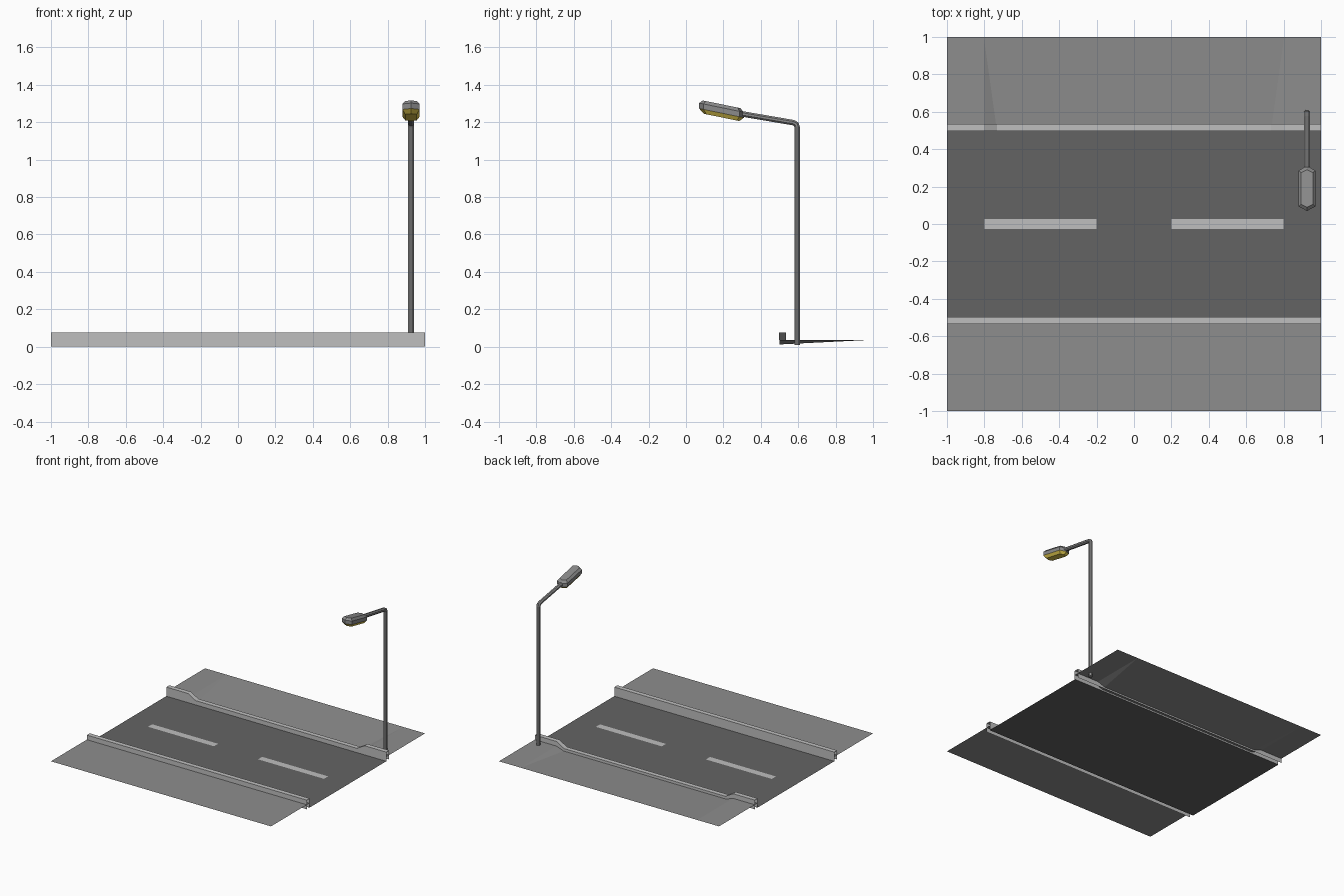
import bpy, bmesh, math
from mathutils import Vector

if "Cube" in bpy.data.objects:
    bpy.data.objects.remove(bpy.data.objects["Cube"])


def material(name, rgb):
    m = bpy.data.materials.new(name)
    m.diffuse_color = (*rgb, 1)
    m.use_nodes = True
    m.node_tree.nodes["Principled BSDF"].inputs["Base Color"].default_value = m.diffuse_color
    return m


ASPHALT = material("dark asphalt", (0.127, 0.127, 0.127))
PAVING = material("grey paving", (0.27, 0.27, 0.27))
STONE = material("light kerb stone", (0.52, 0.52, 0.52))
METAL = material("grey metal", (0.26, 0.26, 0.26))
LENS = material("yellow lens", (0.80, 0.62, 0.08))


def build(name, verts, faces, *mats):
    me = bpy.data.meshes.new(name)
    me.from_pydata([tuple(v) for v in verts], [], faces)
    for m in mats:
        me.materials.append(m)
    ob = bpy.data.objects.new(name, me)
    bpy.context.collection.objects.link(ob)
    return ob


def plate(name, x0, x1, y0, y1, z, mat):
    return build(name, [(x0, y0, z), (x1, y0, z), (x1, y1, z), (x0, y1, z)],
                 [(0, 1, 2, 3)], mat)


def loft(name, rings, closed, caps, *mats):
    n = len(rings[0])
    faces = []
    for r in range(len(rings) - 1):
        for i in range(n if closed else n - 1):
            j = (i + 1) % n
            faces.append((r * n + i, r * n + j, (r + 1) * n + j, (r + 1) * n + i))
    if caps:
        faces.append(tuple(reversed(range(n))))
        faces.append(tuple(range((len(rings) - 1) * n, len(rings) * n)))
    ob = build(name, [v for ring in rings for v in ring], faces, *mats)
    bm = bmesh.new()
    bm.from_mesh(ob.data)
    if closed:
        bmesh.ops.recalc_face_normals(bm, faces=bm.faces)
    bm.to_mesh(ob.data)
    bm.free()
    return ob


# road surface and lane dashes
plate("road", -1, 1, -0.5, 0.5, 0, ASPHALT)
for side, x in (("left", -0.5), ("right", 0.5)):
    plate("lane_dash_" + side, x - 0.3, x + 0.3, -0.026, 0.028, 0.002, STONE)

# pavements: flat in front, dropped towards the road at the back
WALK, LOW = 0.037, 0.012
X0, X1 = 0.733, 0.803
plate("front_pavement", -1, 1, -1, -0.5, WALK, PAVING)
build("back_pavement",
      [(-1, .5, WALK), (-X1, .5, WALK), (-X0, .5, LOW), (X0, .5, LOW), (X1, .5, WALK),
       (1, .5, WALK), (1, 1, WALK), (X1, 1, WALK), (-X1, 1, WALK), (-1, 1, WALK)],
      [(0, 1, 8, 9), (1, 2, 8), (2, 3, 7, 8), (3, 4, 7), (4, 5, 6, 7)], PAVING)


# kerbs: open channel profile swept along x
def kerb(name, side, stations):
    prof = [(0.497, 0), (0.497, 1), (0.535, 1), (0.535, 0)]
    rings = [[(x, side * y, t * top) for y, t in prof] for x, top in stations]
    ob = loft(name, rings, False, False, STONE)
    if side > 0:
        ob.data.flip_normals()


HIGH, DROP = 0.075, 0.035
kerb("front_kerb", -1, [(-1, HIGH), (1, HIGH)])
kerb("back_kerb", 1, [(-1, HIGH), (-X1, HIGH), (-X0, DROP),
                      (X0, DROP), (X1, HIGH), (1, HIGH)])

# lamp post: octagonal tube along a bent path
PX = 0.925
path = [Vector((PX, y, z)) for y, z in
        [(.594, .01), (.594, 1.175), (.589, 1.19), (.573, 1.198), (.28, 1.248)]]
rings = []
for i, p in enumerate(path):
    a = (p - path[i - 1]).normalized() if i else None
    b = (path[i + 1] - p).normalized() if i < len(path) - 1 else None
    t = ((a or b) + (b or a)).normalized()
    u = Vector((1, 0, 0))
    v = t.cross(u)
    rings.append([p + 0.016 * (u * math.cos(k) + v * math.sin(k))
                  for k in (math.pi / 8 + j * math.pi / 4 for j in range(8))])
loft("lamp_post", rings, True, True, METAL)

# lamp head: six-sided plan stacked in levels, tilted up towards the road
CY, CZ, TILT = 0.19, 1.262, 0.205


def plan(h, half_w, half_l, point):
    pts = [(-half_w, -half_l), (0, -half_l - point), (half_w, -half_l),
           (half_w, half_l), (0, half_l + point), (-half_w, half_l)]
    return [(PX + x, CY + y, CZ + h - TILT * y) for x, y in pts]


head = loft("lamp_head", [plan(-0.036, 0.030, 0.080, 0.015),
                          plan(-0.013, 0.046, 0.096, 0.024),
                          plan(0.016, 0.046, 0.096, 0.024),
                          plan(0.034, 0.031, 0.085, 0.015)], True, True, METAL, LENS)
for f in head.data.polygons:
    c = f.center
    f.material_index = int(c.z - CZ + TILT * (c.y - CY) < -0.016)
